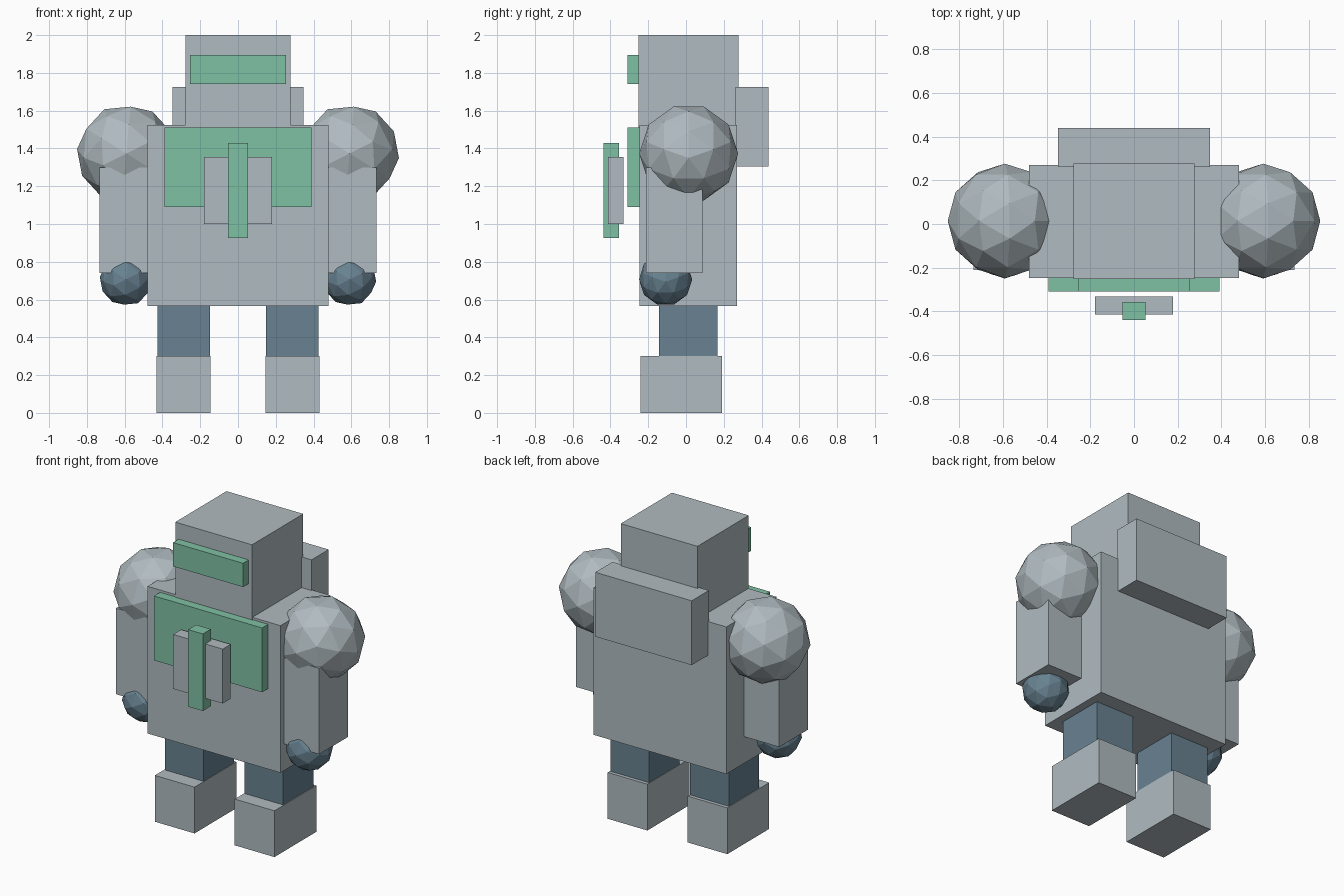
import bpy
import math

default = bpy.data.objects.get("Cube")
if default:
    bpy.data.objects.remove(default, do_unlink=True)


def material(name, color):
    mat = bpy.data.materials.new(name)
    mat.use_nodes = True
    rgba = (*color, 1.0)
    mat.diffuse_color = rgba
    mat.node_tree.nodes["Principled BSDF"].inputs["Base Color"].default_value = rgba
    return mat


GREY = material("light_grey", (0.434, 0.497, 0.527))
BLUE = material("slate_blue", (0.138, 0.223, 0.283))
GREEN = material("mint_green", (0.212, 0.527, 0.371))


def box(name, x, y, z, mat):
    """Box spanning the given (min, max) ranges."""
    spans = (x, y, z)
    bpy.ops.mesh.primitive_cube_add(size=1, location=[(a + b) / 2 for a, b in spans])
    obj = bpy.context.object
    obj.name = name
    obj.scale = [b - a for a, b in spans]
    bpy.ops.object.transform_apply(location=False, rotation=False, scale=True)
    obj.data.materials.append(mat)


def ball(name, center, radius, mat):
    """Faceted ball, tilted so an edge midpoint points straight up."""
    tilt = math.atan(2) / 2
    bpy.ops.mesh.primitive_ico_sphere_add(
        subdivisions=2, radius=radius, location=center, rotation=(0, tilt, 0))
    obj = bpy.context.object
    obj.name = name
    obj.data.materials.append(mat)


# Torso, head and pack
box("torso", (-0.48, 0.48), (-0.247, 0.269), (0.565, 1.525), GREY)
box("head", (-0.277, 0.277), (-0.251, 0.277), (1.5, 2.0), GREY)
box("backpack", (-0.348, 0.348), (0.261, 0.438), (1.305, 1.725), GREY)

# Green face visor and chest plate
box("visor", (-0.253, 0.253), (-0.309, -0.24), (1.74, 1.895), GREEN)
box("chest_plate", (-0.39, 0.39), (-0.309, -0.24), (1.09, 1.51), GREEN)

# Emblem floating before the chest
box("emblem_block", (-0.179, 0.179), (-0.413, -0.331), (1.0, 1.355), GREY)
box("emblem_bar", (-0.053, 0.053), (-0.438, -0.356), (0.927, 1.43), GREEN)

# Limbs, mirrored left and right
for side, s in (("left", 1), ("right", -1)):
    def span(a, b):
        return tuple(sorted((s * a, s * b)))

    box(side + "_leg", span(0.148, 0.427), (-0.144, 0.168), (0.28, 0.58), BLUE)
    box(side + "_foot", span(0.145, 0.432), (-0.241, 0.191), (0.0, 0.302), GREY)
    box(side + "_arm", span(0.447, 0.734), (-0.211, 0.087), (0.74, 1.30), GREY)
    ball(side + "_shoulder", (s * 0.591, 0.014, 1.373), 0.262, GREY)
    ball(side + "_hand", (s * 0.591, -0.108, 0.707), 0.141, BLUE)
